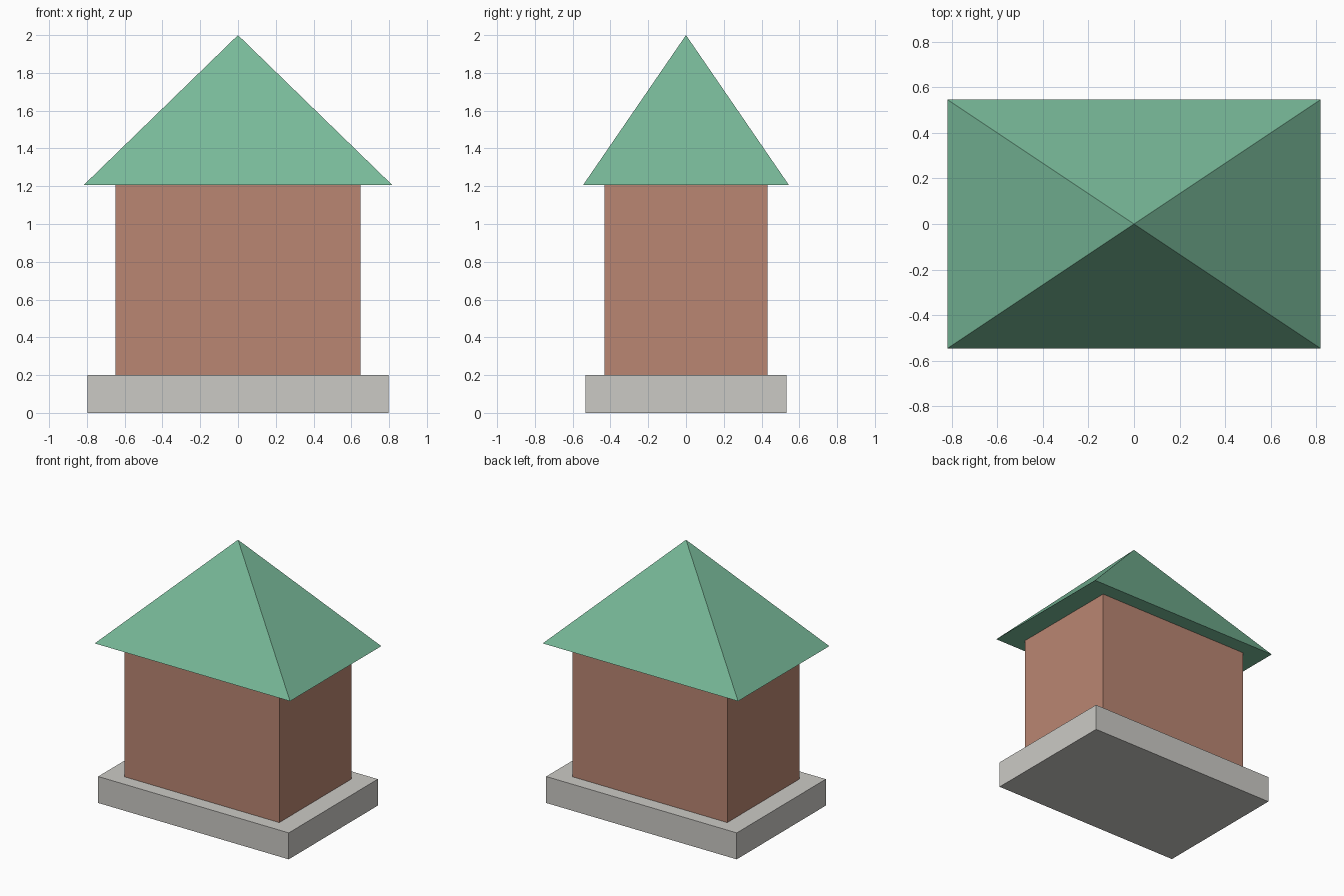
import bpy, math

if "Cube" in bpy.data.objects:
    bpy.data.objects.remove(bpy.data.objects["Cube"])


def paint(obj, name, rgb):
    mat = bpy.data.materials.new(name)
    mat.diffuse_color = (*rgb, 1)
    mat.use_nodes = True
    mat.node_tree.nodes["Principled BSDF"].inputs["Base Color"].default_value = mat.diffuse_color
    obj.data.materials.append(mat)


def box(name, half_x, half_y, z0, z1):
    bpy.ops.mesh.primitive_cube_add(size=2, location=(0, 0, (z0 + z1) / 2))
    obj = bpy.context.object
    obj.name = name
    obj.scale = (half_x, half_y, (z1 - z0) / 2)
    bpy.ops.object.transform_apply(location=False, rotation=False, scale=True)
    return obj


def pyramid(name, half_x, half_y, z0, z1):
    # Four-sided cone turned 45 degrees so its sides follow x and y
    bpy.ops.mesh.primitive_cone_add(vertices=4, radius1=math.sqrt(2), radius2=0,
                                    depth=z1 - z0, location=(0, 0, (z0 + z1) / 2),
                                    rotation=(0, 0, math.pi / 4))
    obj = bpy.context.object
    obj.name = name
    bpy.ops.object.transform_apply(location=False, rotation=True, scale=False)
    obj.scale = (half_x, half_y, 1)
    bpy.ops.object.transform_apply(location=False, rotation=False, scale=True)
    return obj


# Stone plinth
base = box("foundation", 0.797, 0.532, 0, 0.2)
paint(base, "stone", (0.60, 0.59, 0.56))

# House body
walls = box("walls", 0.648, 0.432, 0.2, 1.206)
paint(walls, "brick", (0.49, 0.24, 0.17))

# Overhanging pyramid roof
roof = pyramid("roof", 0.817, 0.545, 1.206, 2.0)
paint(roof, "green_roof", (0.19, 0.49, 0.32))
